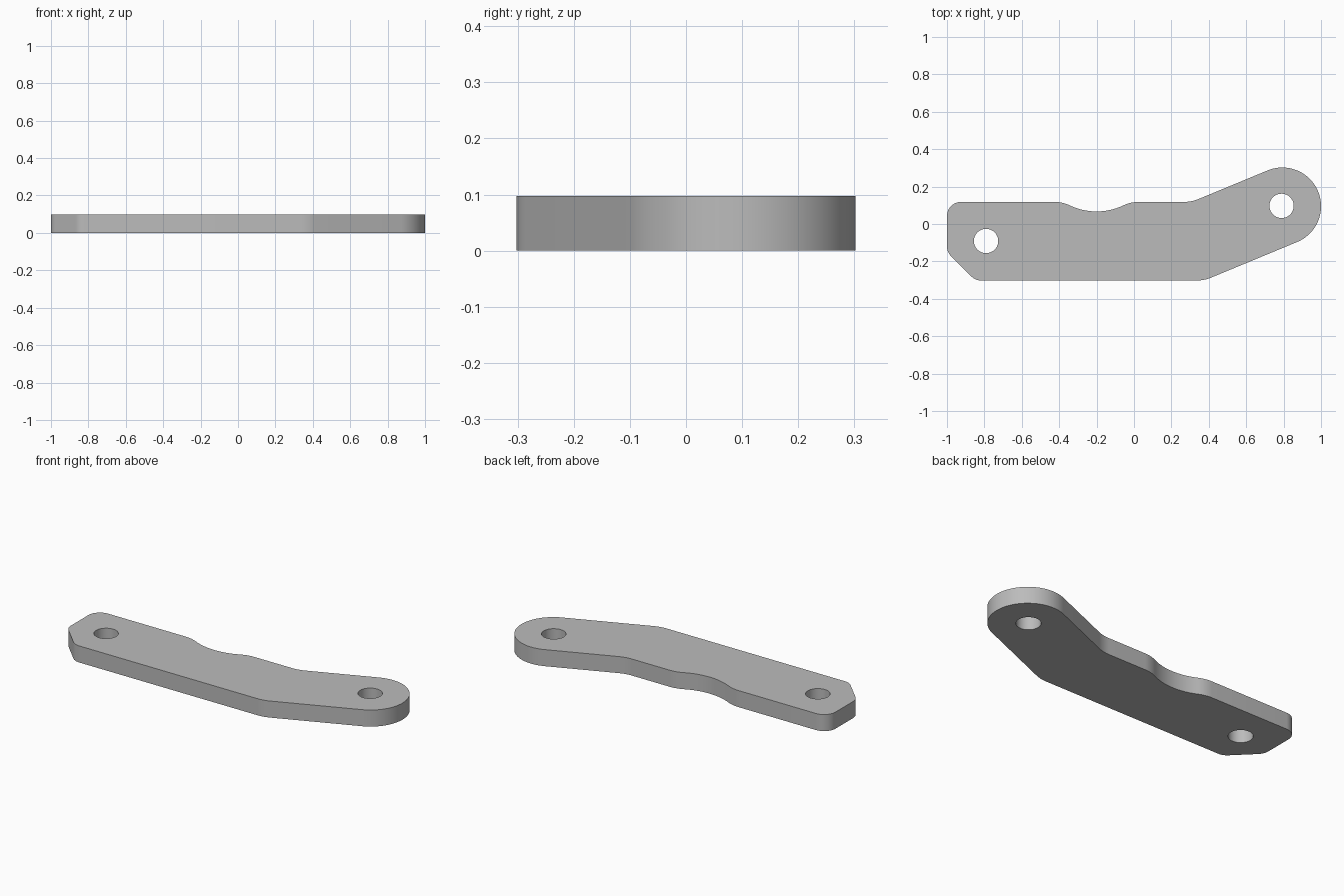
import bpy, bmesh, math
from mathutils import Vector

cube = bpy.data.objects.get("Cube")
if cube:
    bpy.data.objects.remove(cube, do_unlink=True)

THICK = 0.097
TOP, BOTTOM = 0.118, -0.302
SLOPE = math.radians(22.5)
END = Vector((0.793, 0.095))
END_R = 0.207

grey = bpy.data.materials.new("plain grey")
grey.use_nodes = True
colour = (0.5, 0.5, 0.5, 1)
grey.diffuse_color = colour
grey.node_tree.nodes["Principled BSDF"].inputs["Base Color"].default_value = colour


def arc(centre, radius, start, end, steps):
    angles = [start + (end - start) * i / steps for i in range(steps + 1)]
    return [Vector(centre) + radius * Vector((math.cos(a), math.sin(a))) for a in angles]


def rounded_corner(corner, heading_in, heading_out, radius, steps=10):
    """Arc that turns left or right at a corner, between two headings."""
    turn = heading_out - heading_in
    side = math.copysign(1, turn)
    along = Vector((math.cos(heading_in), math.sin(heading_in)))
    normal = side * Vector((-along.y, along.x))
    start = Vector(corner) - along * radius * math.tan(abs(turn) / 2)
    first = heading_in - side * math.pi / 2
    return arc(start + normal * radius, radius, first, first + turn, steps)


def slope_corner(y, side):
    """Where a sloped edge of the arm meets a straight edge of the body."""
    tangent = END + side * END_R * Vector((-math.sin(SLOPE), math.cos(SLOPE)))
    return (tangent.x - (tangent.y - y) / math.tan(SLOPE), y)


# Shallow scoop in the back edge, blended with rounded shoulders
SCOOP_X, HALF, DEPTH, SHOULDER = -0.2, 0.225, 0.051, 0.19
reach = (HALF ** 2 + DEPTH ** 2) / (2 * DEPTH)
scoop_r = reach - SHOULDER
sweep = math.asin(HALF / reach)
up = math.pi / 2
scoop = (arc((SCOOP_X + HALF, TOP - SHOULDER), SHOULDER, up, up + sweep, 8)
         + arc((SCOOP_X, TOP - DEPTH + scoop_r), scoop_r, sweep - up, -sweep - up, 16)[1:-1]
         + arc((SCOOP_X - HALF, TOP - SHOULDER), SHOULDER, up - sweep, up, 8))

# Outline, counter-clockwise
pi = math.pi
outline = (rounded_corner(slope_corner(BOTTOM, -1), 0, SLOPE, 0.2)
           + arc(END, END_R, SLOPE - up, SLOPE + up, 48)
           + rounded_corner(slope_corner(TOP, 1), pi + SLOPE, pi, 0.2)
           + scoop
           + rounded_corner((-1, TOP), pi, 1.5 * pi, 0.075)
           + rounded_corner((-1, -0.15), 1.5 * pi, 1.75 * pi, 0.075)
           + rounded_corner((-0.848, BOTTOM), 1.75 * pi, 2 * pi, 0.075))


def extrude_outline(name, points, low, high):
    bm = bmesh.new()
    face = bm.faces.new([bm.verts.new((p.x, p.y, low)) for p in points])
    result = bmesh.ops.extrude_face_region(bm, geom=[face], use_keep_orig=True)
    tops = [v for v in result["geom"] if isinstance(v, bmesh.types.BMVert)]
    bmesh.ops.translate(bm, verts=tops, vec=(0, 0, high - low))
    bmesh.ops.recalc_face_normals(bm, faces=bm.faces)
    mesh = bpy.data.meshes.new(name)
    bm.to_mesh(mesh)
    bm.free()
    mesh.materials.append(grey)
    obj = bpy.data.objects.new(name, mesh)
    bpy.context.collection.objects.link(obj)
    return obj


# Plate
plate = extrude_outline("lever_plate", outline, 0, THICK)
bpy.ops.object.select_all(action="DESELECT")
bpy.context.view_layer.objects.active = plate
plate.select_set(True)

# Through holes
for name, centre in (("right_hole", (-0.791, -0.091)), ("left_hole", (0.789, 0.097))):
    cutter = extrude_outline(name, arc(centre, 0.065, 0, 2 * pi, 48)[:-1], -0.1, 0.2)
    cutter.hide_render = True
    cut = plate.modifiers.new(name, "BOOLEAN")
    cut.operation = "DIFFERENCE"
    cut.solver = "EXACT"
    cut.object = cutter
    bpy.ops.object.modifier_apply(modifier=cut.name)
    bpy.data.objects.remove(cutter, do_unlink=True)

bpy.ops.object.shade_smooth_by_angle(angle=math.radians(30))
